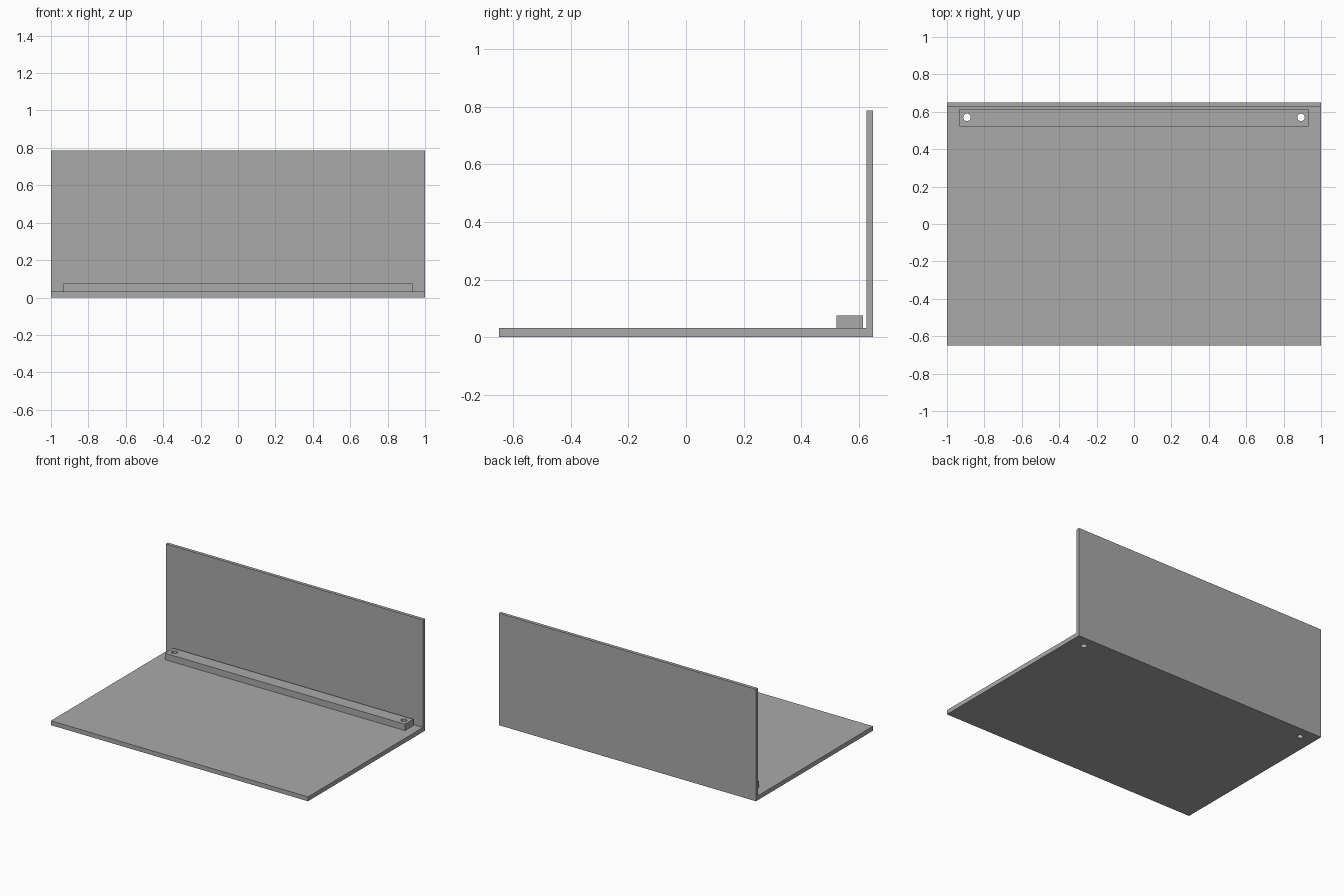
import bpy
import bmesh
from mathutils import Matrix, Vector

cube = bpy.data.objects.get("Cube")
if cube:
    bpy.data.objects.remove(cube, do_unlink=True)

grey = bpy.data.materials.new("plain_grey")
grey.use_nodes = True
colour = (0.4, 0.4, 0.4, 1)
grey.diffuse_color = colour
grey.node_tree.nodes["Principled BSDF"].inputs["Base Color"].default_value = colour

HALF_DEPTH = 0.65
BASE_TOP = 0.031
BACK_FRONT = 0.627
HOLE_X, HOLE_Y, HOLE_RADIUS = 0.893, 0.57, 0.02


def finish(name, bm):
    bmesh.ops.recalc_face_normals(bm, faces=bm.faces)
    mesh = bpy.data.meshes.new(name)
    bm.to_mesh(mesh)
    bm.free()
    mesh.materials.append(grey)
    obj = bpy.data.objects.new(name, mesh)
    bpy.context.collection.objects.link(obj)
    return obj


def extrude_profile(name, points, half_width):
    """Sweep a side profile (y, z) across the width."""
    bm = bmesh.new()
    face = bm.faces.new([bm.verts.new((-half_width, y, z)) for y, z in points])
    swept = bmesh.ops.extrude_face_region(bm, geom=[face])["geom"]
    verts = [v for v in swept if isinstance(v, bmesh.types.BMVert)]
    bmesh.ops.translate(bm, verts=verts, vec=Vector((2 * half_width, 0, 0)))
    return finish(name, bm)


# Base plate and upright back as one L-shaped panel
panel = extrude_profile("base_and_back_panel", [
    (-HALF_DEPTH, 0), (HALF_DEPTH, 0), (HALF_DEPTH, 0.787),
    (BACK_FRONT, 0.787), (BACK_FRONT, BASE_TOP), (-HALF_DEPTH, BASE_TOP)], 1)

# Raised mounting bar just in front of the back
bar = extrude_profile("mounting_bar", [
    (0.522, BASE_TOP), (0.615, BASE_TOP), (0.615, 0.076), (0.522, 0.076)], 0.933)

# Screw holes through the bar and the base
bm = bmesh.new()
for side in (-1, 1):
    bmesh.ops.create_cone(
        bm, cap_ends=True, segments=32, radius1=HOLE_RADIUS, radius2=HOLE_RADIUS,
        depth=0.4, matrix=Matrix.Translation((side * HOLE_X, HOLE_Y, 0)))
cutter = finish("hole_cutter", bm)
cutter.hide_render = True
cutter.display_type = 'WIRE'

for part in (panel, bar):
    cut = part.modifiers.new("screw_holes", 'BOOLEAN')
    cut.operation = 'DIFFERENCE'
    cut.solver = 'EXACT'
    cut.object = cutter

# Smooth hole walls, sharp edges elsewhere
bpy.ops.object.select_all(action='DESELECT')
for part in (panel, bar):
    bpy.context.view_layer.objects.active = part
    part.select_set(True)
    bpy.ops.object.modifier_apply(modifier="screw_holes")
bpy.ops.object.shade_smooth_by_angle()
cutter.hide_set(True)
